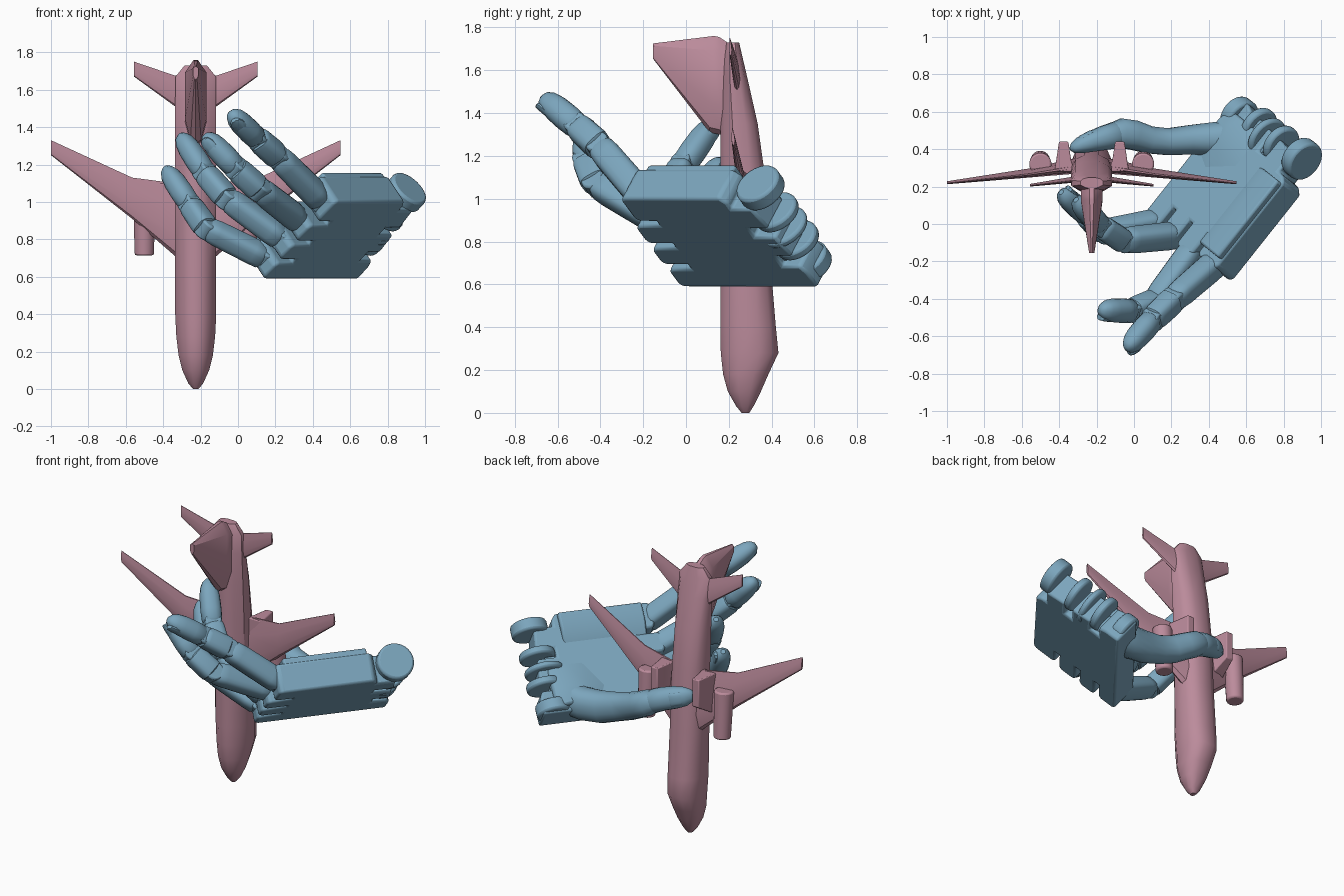
import bpy, bmesh, math
from mathutils import Vector as V

if "Cube" in bpy.data.objects:
    bpy.data.objects.remove(bpy.data.objects["Cube"])

def material(name, color):
    m = bpy.data.materials.new(name)
    m.diffuse_color = color
    m.use_nodes = True
    m.node_tree.nodes["Principled BSDF"].inputs["Base Color"].default_value = m.diffuse_color
    return m

PINK = material("plane_pink", (0.5, 0.26, 0.33, 1))
BLUE = material("hand_blue", (0.2, 0.38, 0.51, 1))

def finish(name, bm, mat, bevel=0, angle=35):
    bmesh.ops.recalc_face_normals(bm, faces=bm.faces)
    me = bpy.data.meshes.new(name)
    bm.to_mesh(me)
    bm.free()
    me.materials.append(mat)
    ob = bpy.data.objects.new(name, me)
    bpy.context.collection.objects.link(ob)
    if bevel:
        b = ob.modifiers.new("bevel", "BEVEL")
        b.width, b.segments, b.limit_method = bevel, 2, "ANGLE"
    bpy.ops.object.select_all(action="DESELECT")
    ob.select_set(True)
    bpy.context.view_layer.objects.active = ob
    bpy.ops.object.shade_smooth_by_angle(angle=math.radians(angle))
    return ob

def loft(name, rings, mat, bevel=0, angle=35):
    bm = bmesh.new()
    vs = [[bm.verts.new(p) for p in r] for r in rings]
    n = len(vs[0])
    for a, b in zip(vs, vs[1:]):
        for i in range(n):
            bm.faces.new((a[i], a[(i + 1) % n], b[(i + 1) % n], b[i]))
    bm.faces.new(vs[0])
    bm.faces.new(vs[-1])
    return finish(name, bm, mat, bevel, angle)

# ---------------- aeroplane, nose down ----------------
CX = -0.226
SECTIONS = [(0, .015, .26, .295), (.03, .04, .235, .315), (.1, .072, .195, .35), (.18, .092, .173, .385),
            (.28, .104, .162, .432), (.4, .11, .16, .42), (.7, .11, .16, .395), (1.1, .11, .16, .37),
            (1.35, .11, .16, .335), (1.55, .11, .165, .29), (1.67, .108, .175, .262), (1.73, .06, .19, .248)]
rings = []
for z, w, y0, y1 in SECTIONS:
    c, h = (y0 + y1) / 2, (y1 - y0) / 2
    ring = []
    for k in range(12):
        a = math.tau * (k + .5) / 12
        co, si = math.cos(a), math.sin(a)
        sq = lambda q: math.copysign(abs(q) ** .8, q) * 1.025
        narrow = .8 if si < -.6 else 1           # dorsal side is narrower
        ring.append((CX + w * sq(co) * narrow, c + h * sq(si), z))
    rings.append(ring)
loft("fuselage", rings, PINK, angle=40)

FOIL = [(0, 0), (.06, .6), (.3, 1), (.7, .65), (1, .15), (1, -.15), (.7, -.65), (.3, -1), (.06, -.6)]
BLUNT = [(0, 0), (.05, .5), (.3, 1), (.85, 1), (1, .2), (1, -.2), (.85, -1), (.3, -1), (.05, -.5)]
def foil(name, stations, section=FOIL):
    """stations: leading point, trailing point, half-thickness vector"""
    loft(name, [[V(a).lerp(V(b), t) + V(th) * s for t, s in section] for a, b, th in stations], PINK)

def cylinder(name, p, q, r0, r1, mat, n=20, bevel=0.01):
    p, q = V(p), V(q)
    d = (q - p).normalized()
    e = d.orthogonal().normalized()
    f = d.cross(e)
    ring = lambda c, r: [c + r * (e * math.cos(math.tau * k / n) + f * math.sin(math.tau * k / n)) for k in range(n)]
    return loft(name, [ring(p, r0), ring(q, r1)], mat, bevel)

for side, s in (("left", -1), ("right", 1)):
    X = lambda d: CX + s * d
    foil(side + "_wing", [((X(.05), .315, .66), (X(.05), .31, 1.11), (0, .045, 0)),
                          ((X(.11), .31, .71), (X(.11), .30, 1.10), (0, .04, 0)),
                          ((X(.34), .275, .91), (X(.34), .265, 1.13), (0, .024, 0)),
                          ((X(.774), .222, 1.25), (X(.774), .217, 1.33), (0, .008, 0))])
    foil(side + "_tailplane", [((X(.04), .25, 1.44), (X(.04), .24, 1.68), (0, .018, 0)),
                               ((X(.11), .238, 1.51), (X(.11), .23, 1.675), (0, .016, 0)),
                               ((X(.33), .208, 1.67), (X(.33), .205, 1.75), (0, .007, 0))])
    cylinder(side + "_engine", (X(.275), .34, .715), (X(.275), .32, 1.02), .052, .06, PINK)
    # tapered pod beside the belly
    rect = lambda x0, x1, z0, z1, y: [(X(x0), y, z0), (X(x1), y, z0), (X(x1), y, z1), (X(x0), y, z1)]
    loft(side + "_root_pod", [rect(.09, .20, .83, 1.10, .28), rect(.11, .19, .86, 1.10, .34),
                              rect(.125, .175, .92, 1.10, .44)], PINK, .006)

foil("tail_fin", [((CX, .24, 1.28), (CX, .24, 1.70), (.055, 0, 0)),
                  ((CX, .155, 1.30), (CX, .155, 1.755), (.058, 0, 0)),
                  ((CX, .11, 1.31), (CX, .13, 1.76), (.057, 0, 0)),
                  ((CX, -.155, 1.655), (CX, -.155, 1.725), (.014, 0, 0))], BLUNT)

# ---------------- hand: local frame of the palm ----------------
F = V((.62, .78, 0)).normalized()          # towards the wrist
A = V((.593, -.471, .65)).normalized()     # across the knuckles
N = V((-.507, .403, .76)).normalized()     # out of the palm
O = V((.094, -.074, .585))
def P(s, v, w):
    return O + F * s + A * v + N * w

def ring_at(c, t, side, rx, ry, power, n=16):
    side = (side - t * side.dot(t)).normalized()
    up = t.cross(side)
    out = []
    for k in range(n):
        a = math.tau * (k + .5) / n
        co, si = math.cos(a), math.sin(a)
        out.append(c + side * rx * math.copysign(abs(co) ** power, co)
                   + up * ry * math.copysign(abs(si) ** power, si))
    return out

# palm plate with knuckle teeth and wrist notches
front = [(.00, .13, .06), (.16, .28, .05), (.31, .44, .05), (.47, .64, .08)]
outline = []
for v0, v1, s in front:
    outline += [(.2, v0), (s + .02, v0), (s, v0 + .02), (s, v1 - .02), (s + .02, v1), (.2, v1)]
outline = outline[1:-1]
outline += [(.67, .64), (.70, .60), (.70, .56), (.82, .56), (.84, .42), (.72, .42), (.72, .36), (.84, .36),
            (.86, .22), (.76, .22), (.76, .15), (.86, .15), (.88, .10), (.88, 0)]
loft("palm", [[P(s, v, w) for s, v in outline] for w in (0, .18)], BLUE, .014)

# raised bar along the upper edge of the palm, and a low ridge towards the wrist
bar = lambda s: [P(s, .42, .17), P(s, .52, .215), P(s, .63, .215), P(s, .638, .1), P(s, .5, .1)]
loft("upper_palm_bar", [bar(.14), bar(.66)], BLUE, .012)
ridge = lambda s, h: [P(s, .03, .12), P(s, .03, .15 + h), P(s, .14, .17 + h), P(s, .38, .16)]
loft("palm_ridge", [ridge(.45, 0), ridge(.58, .05), ridge(.72, .07), ridge(.80, .04)], BLUE, .012)

# rounded wrist hinge lugs
for i, (v0, v1, s, r) in enumerate([(.01, .09, .80, .105), (.18, .23, .82, .11), (.28, .32, .80, .12),
                                    (.38, .43, .82, .11), (.54, .62, .83, .112)]):
    cylinder(f"wrist_lug_{i}", P(s, v0, .115), P(s, v1, .115), r, r, BLUE, 32, .014)

# fingers: knuckle plus three further path points each
def segment(name, a, b, r0, r1, tip=False):
    a, b = V(a), V(b)
    t = (b - a).normalized()
    if tip:
        st = [(0, .75), (.06, .95), (.3, 1), (.6, .98), (.8, .86), (.93, .6), (1, .25)]
    else:
        st = [(0, .7), (.07, .97), (.2, 1), (.8, 1), (.92, .95), (.98, .75)]
    rings = []
    for u, k in st:
        r = (r0 + (r1 - r0) * u) * k
        rings.append(ring_at(a.lerp(b, u), t, A, r, r * 1.05, .85 if tip else .62))
    loft(name, rings, BLUE, angle=40)
    return t

FINGERS = {
    "lower": (P(.10, .065, .10), [(-.17, -.045, .86), (-.26, .05, .99), (-.39, .17, 1.185)], .064),
    "ring": (P(.10, .22, .10), [(-.06, -.09, 1.02), (-.18, -.01, 1.16), (-.31, .13, 1.36)], .066),
    "middle": (P(.10, .37, .10), [(.11, -.42, 1.07), (-.01, -.465, 1.18), (-.18, -.46, 1.36)], .068),
    "upper": (P(.12, .545, .09), [(.21, -.405, 1.245), (.10, -.51, 1.34), (-.04, -.67, 1.475)], .068)}
for name, (k, pts, r) in FINGERS.items():
    path = [V(k)] + [V(p) for p in pts]
    for i in range(3):
        a, b = path[i], path[i + 1]
        rr = r * (1, .96, .92)[i]
        t = segment(f"{name}_finger_{i}", a, b, rr, rr * .94, i == 2)
        ax = (A - t * A.dot(t)).normalized()
        cylinder(f"{name}_joint_{i}", a - ax * rr * .8, a + ax * rr * .8, rr * .85, rr * .85, BLUE)
    # nail on the outer side of the tip
    up = ax.cross(t).normalized()
    up = up if up.dot(N) < 0 else -up
    c = path[2].lerp(path[3], .72) + up * rr * .72
    loft(name + "_nail", [ring_at(c + t * d, t, ax, rr * w, rr * .22, .9, 12)
                          for d, w in ((-.045, .4), (-.035, .6), (.02, .6), (.045, .45), (.055, .2))], BLUE)

# thumb and its fleshy base, smooth lofts
def tube(name, stations, power=.9):
    pts = [V(s[:3]) for s in stations]
    rings = []
    for i, s in enumerate(stations):
        t = (pts[min(i + 1, len(pts) - 1)] - pts[max(i - 1, 0)]).normalized()
        rings.append(ring_at(pts[i], t, V((0, 1, 0)), s[3], s[4], power))
    loft(name, rings, BLUE, angle=45)

tube("thumb_base", [(.66, .44, .78, .05, .05), (.60, .45, .77, .09, .085), (.52, .46, .75, .098, .10),
                    (.42, .455, .735, .09, .102), (.30, .45, .745, .08, .10), (.18, .44, .775, .073, .088),
                    (.08, .45, .81, .074, .084), (.0, .475, .85, .08, .08), (-.07, .485, .885, .08, .078),
                    (-.12, .48, .905, .06, .06)])
tube("thumb_tip", [(-.07, .48, .89, .055, .055), (-.10, .475, .90, .072, .072), (-.16, .46, .925, .066, .07),
                   (-.23, .44, .945, .056, .068), (-.29, .42, .96, .044, .058), (-.325, .405, .97, .028, .038),
                   (-.34, .40, .973, .01, .014)])
tube("thumb_nail", [(-.215, .492, .942, .008, .03), (-.23, .488, .945, .014, .042), (-.28, .461, .957, .014, .04),
                    (-.315, .432, .966, .008, .022)])
